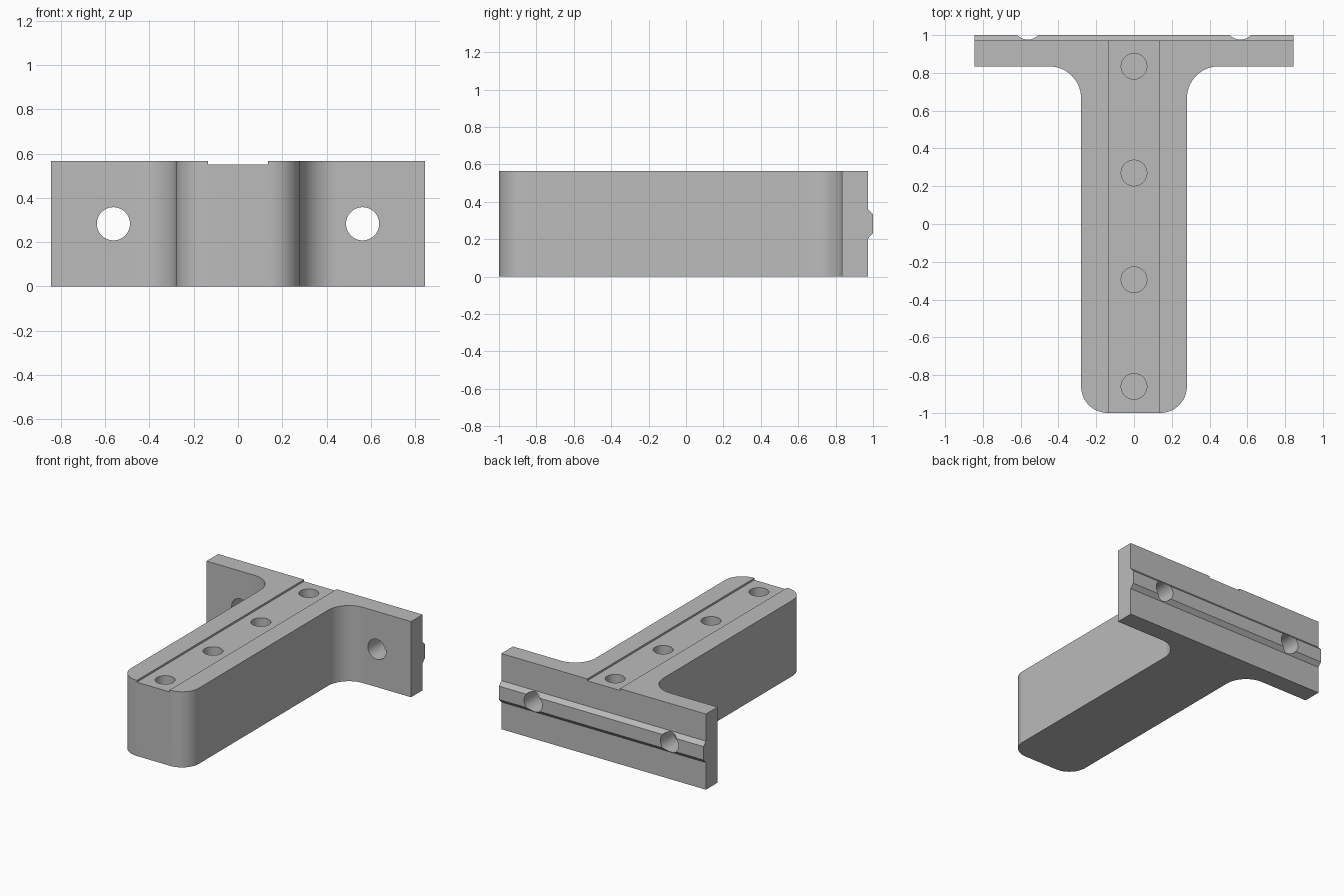
import bpy, bmesh
from math import cos, sin, pi, radians
from mathutils import Matrix

old = bpy.data.objects.get("Cube")
if old:
    bpy.data.objects.remove(old, do_unlink=True)

HEIGHT, HALF_WIDTH, STEM = 0.565, 0.845, 0.28
BACK, FLANGE_FRONT = 0.972, 0.835
MID = HEIGHT / 2

grey = bpy.data.materials.new("plain grey")
grey.use_nodes = True
grey.diffuse_color = (0.5, 0.5, 0.5, 1)
grey.node_tree.nodes["Principled BSDF"].inputs["Base Color"].default_value = (0.5, 0.5, 0.5, 1)


def finish(name, bm):
    bmesh.ops.recalc_face_normals(bm, faces=bm.faces)
    mesh = bpy.data.meshes.new(name)
    bm.to_mesh(mesh)
    bm.free()
    mesh.materials.append(grey)
    obj = bpy.data.objects.new(name, mesh)
    bpy.context.collection.objects.link(obj)
    return obj


def prism(name, points, shift):
    """Extrude a closed 3D outline along a vector."""
    bm = bmesh.new()
    face = bm.faces.new([bm.verts.new(p) for p in points])
    new = bmesh.ops.extrude_face_region(bm, geom=[face])["geom"]
    bmesh.ops.translate(bm, vec=shift, verts=[v for v in new if isinstance(v, bmesh.types.BMVert)])
    return finish(name, bm)


def cylinder(name, radius, depth, matrix):
    bm = bmesh.new()
    bmesh.ops.create_cone(bm, cap_ends=True, segments=48, radius1=radius,
                          radius2=radius, depth=depth, matrix=matrix)
    return finish(name, bm)


def arc(cx, cy, r, start, end, steps=14):
    angles = [radians(start + (end - start) * i / steps) for i in range(steps + 1)]
    return [(cx + r * cos(a), cy + r * sin(a)) for a in angles]


def combine(body, other, operation):
    mod = body.modifiers.new(operation.title(), 'BOOLEAN')
    mod.operation, mod.object, mod.solver = operation, other, 'EXACT'
    bpy.context.view_layer.objects.active = body
    bpy.ops.object.modifier_apply(modifier=mod.name)
    bpy.data.objects.remove(other, do_unlink=True)


# T-shaped body: half outline with rounded nose and filleted flange, mirrored
NOSE, FILLET = 0.14, 0.17
half = arc(STEM - NOSE, -1 + NOSE, NOSE, -90, 0)
half += arc(STEM + FILLET, FLANGE_FRONT - FILLET, FILLET, 180, 90)
half += [(HALF_WIDTH, FLANGE_FRONT), (HALF_WIDTH, BACK)]
outline = half + [(-x, y) for x, y in reversed(half)]
bracket = prism("t_bracket", [(x, y, 0) for x, y in outline], (0, 0, HEIGHT))

# Bevelled locating rib along the back
rib = [(BACK - 0.03, -0.08), (BACK, -0.08), (1, -0.05), (1, 0.05), (BACK, 0.08), (BACK - 0.03, 0.08)]
rib_obj = prism("back_rib", [(-HALF_WIDTH, y, MID + z) for y, z in rib], (2 * HALF_WIDTH, 0, 0))
combine(bracket, rib_obj, 'UNION')

# Shallow channel along the top
G = 0.135
channel = [(-G, -1.1), (G, -1.1), (G, 1.1), (-G, 1.1)]
combine(bracket, prism("channel_cutter", [(x, y, HEIGHT - 0.014) for x, y in channel], (0, 0, 0.1)), 'DIFFERENCE')

# Blind holes in the channel
for i in range(4):
    place = Matrix.Translation((0, -0.86 + 0.565 * i, HEIGHT))
    combine(bracket, cylinder("top_hole_cutter", 0.068, 0.7, place), 'DIFFERENCE')

# Through holes in the flange
for side in (-1, 1):
    place = Matrix.Translation((side * 0.563, 0.9, MID)) @ Matrix.Rotation(pi / 2, 4, 'X')
    combine(bracket, cylinder("flange_hole_cutter", 0.075, 0.5, place), 'DIFFERENCE')

bpy.ops.object.select_all(action='DESELECT')
bracket.select_set(True)
bpy.context.view_layer.objects.active = bracket
bpy.ops.object.shade_smooth_by_angle(angle=radians(30))
